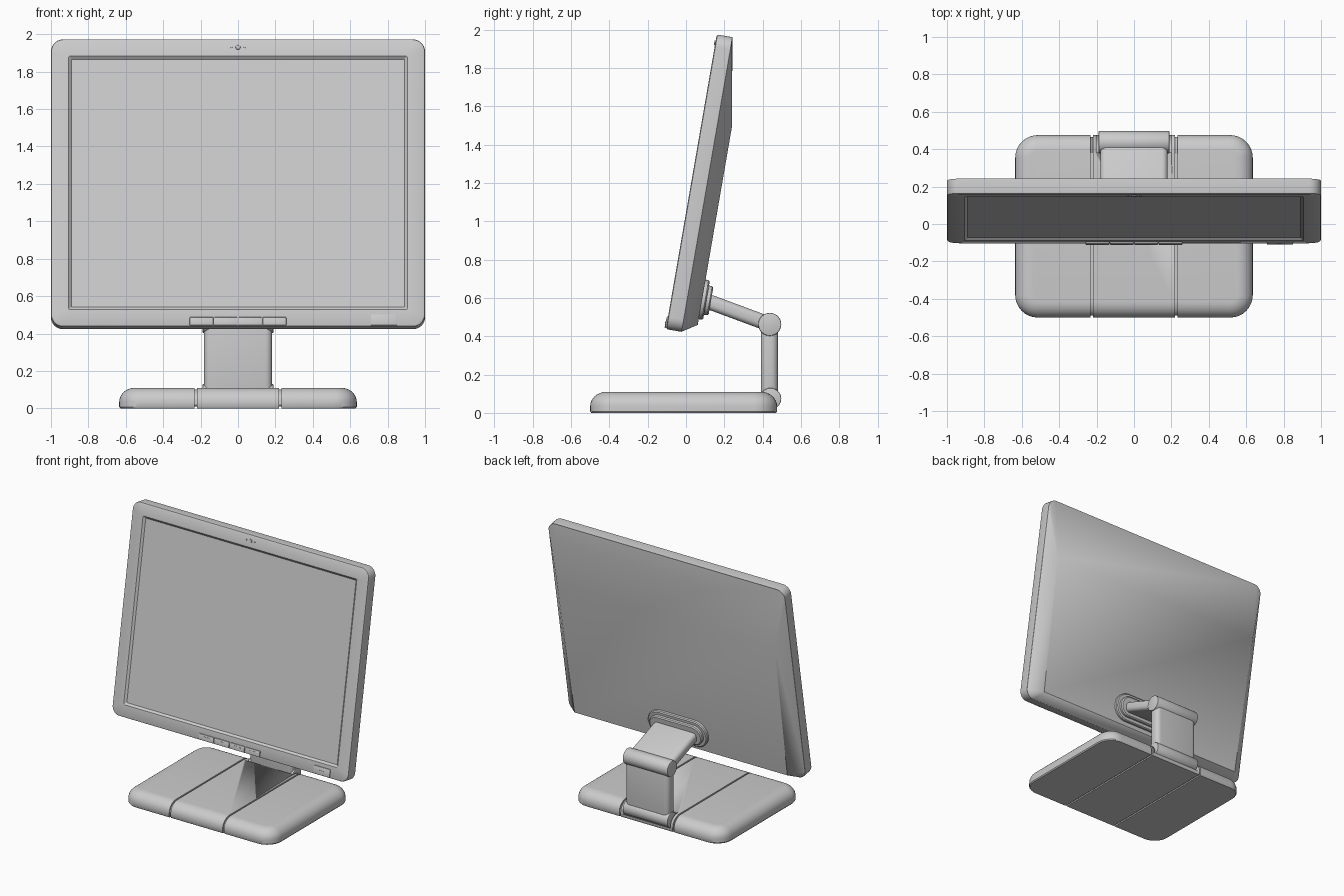
import bpy, bmesh
from math import sin, cos, pi, radians
from mathutils import Matrix, Vector

if "Cube" in bpy.data.objects:
    bpy.data.objects.remove(bpy.data.objects["Cube"])

# local monitor frame: x right, y up the tilted panel, z out of the screen
TILT = Matrix.Translation((0, -0.105, 0.437)) @ Matrix.Rotation(radians(80.2), 4, 'X')
IDENT = Matrix.Identity(4)


def finish(name, bm, mat=IDENT, angle=35):
    bmesh.ops.recalc_face_normals(bm, faces=bm.faces)
    me = bpy.data.meshes.new(name)
    bm.to_mesh(me)
    bm.free()
    me.transform(mat)
    ob = bpy.data.objects.new(name, me)
    bpy.context.collection.objects.link(ob)
    bpy.ops.object.select_all(action='DESELECT')
    ob.select_set(True)
    bpy.context.view_layer.objects.active = ob
    bpy.ops.object.shade_smooth_by_angle(angle=radians(angle))
    return ob


def rounded_rect(hx, hy, r, cy=0, n=8):
    pts = []
    for k, (sx, sy) in enumerate([(1, 1), (-1, 1), (-1, -1), (1, -1)]):
        for i in range(n + 1):
            a = (k + i / n) * pi / 2
            pts.append((sx * (hx - r) + r * cos(a), cy + sy * (hy - r) + r * sin(a)))
    return pts


def loft(rings):
    """rings: (half x, half y, corner radius, centre y, z)"""
    bm = bmesh.new()
    loops = [[bm.verts.new((x, y, z)) for x, y in rounded_rect(hx, hy, r, cy)]
             for hx, hy, r, cy, z in rings]
    for a, b in zip(loops, loops[1:]):
        for i in range(len(a)):
            j = (i + 1) % len(a)
            bm.faces.new((a[i], a[j], b[j], b[i]))
    bm.faces.new(loops[0])
    bm.faces.new(loops[-1])
    return bm


def box(name, size, loc, mat=IDENT, bevel=0.0, seg=4):
    bm = bmesh.new()
    bmesh.ops.create_cube(bm, size=1, matrix=Matrix.Translation(loc) @ Matrix.Diagonal((*size, 1)))
    if bevel:
        bmesh.ops.bevel(bm, geom=bm.edges[:], offset=bevel, segments=seg,
                        profile=0.5, affect='EDGES')
    return finish(name, bm, mat)


def barrel(name, r, half, y, z, bevel=0.006):
    bm = bmesh.new()
    bmesh.ops.create_cone(bm, cap_ends=True, segments=40, radius1=r, radius2=r, depth=2 * half)
    rim = [e for e in bm.edges if abs(e.verts[0].co.z - e.verts[1].co.z) < 1e-5]
    if bevel:
        bmesh.ops.bevel(bm, geom=rim, offset=bevel, segments=2, profile=0.5, affect='EDGES')
    return finish(name, bm, Matrix.Translation((0, y, z)) @ Matrix.Rotation(pi / 2, 4, 'Y'))


# screen frame with recessed display
H = 1.56
c = H / 2
finish('screen_frame', loft([
    (0.890, 0.672, 0.004, c, -0.014),
    (0.905, 0.687, 0.006, c, 0),
    (0.988, c - 0.012, 0.055, c, 0),
    (0.997, c - 0.003, 0.062, c, -0.004),
    (1.0, c, 0.065, c, -0.012),
    (1.0, c, 0.065, c, -0.083)]), TILT, 30)

# tapered rear housing
bm = bmesh.new()
for x, y in rounded_rect(1.0, c, 0.065, c):
    bm.verts.new((x, y, -0.082))
for s in (-1, 1):
    bm.verts.new((s * 0.92, 1.108, -0.160))
    bm.verts.new((s * 0.90, 0.05, -0.160))
bmesh.ops.convex_hull(bm, input=bm.verts)
bmesh.ops.dissolve_limit(bm, angle_limit=radians(1), verts=bm.verts, edges=bm.edges)
finish('rear_housing', bm, TILT, 25)

# front buttons, each with a small raised mark
for i in range(4):
    x = -0.195 + i * 0.13
    box(f'menu_button_{i + 1}', (0.126, 0.044, 0.016), (x, 0.028, 0), TILT, 0.003, 2)
    box(f'button_mark_{i + 1}', (0.06, 0.006, 0.02), (x, 0.034, 0), TILT)
box('power_button', (0.14, 0.06, 0.012), (0.78, 0.036, 0), TILT, 0.003, 2)
box('power_mark', (0.03, 0.006, 0.016), (0.78, 0.038, 0), TILT)

# camera and microphone dots in the top bezel
for n, x, r in [('camera_lens', 0, 0.014), ('microphone_left', -0.035, 0.005),
                ('microphone_right', 0.035, 0.005)]:
    bm = bmesh.new()
    bmesh.ops.create_cone(bm, cap_ends=True, segments=20, radius1=r, radius2=r * 0.8, depth=0.012,
                          matrix=Matrix.Translation((x, 1.515, 0)))
    finish(n, bm, TILT)

# oval mount on the back of the housing
finish('mount_plate', loft([
    (0.25, 0.105, 0.104, 0.185, -0.150), (0.25, 0.105, 0.104, 0.185, -0.176),
    (0.243, 0.098, 0.097, 0.185, -0.183), (0.222, 0.077, 0.076, 0.185, -0.183),
    (0.222, 0.077, 0.076, 0.185, -0.200), (0.214, 0.069, 0.068, 0.185, -0.207)]), TILT)

# arm from upper hinge to the mount
p, q = Vector((0, 0.437, 0.462)), Vector((0, 0.105, 0.585))
d = q - p
arm_m = Matrix.Translation((p + q) / 2) @ d.to_track_quat('Y', 'Z').to_matrix().to_4x4()
box('tilt_arm', (0.36, d.length, 0.078), (0, 0, 0), arm_m, 0.03, 5)

# column and hinges
box('column', (0.365, 0.09, 0.40), (0, 0.435, 0.265), IDENT, 0.035, 5)
barrel('upper_hinge', 0.06, 0.19, 0.437, 0.462)
barrel('lower_hinge', 0.056, 0.19, 0.441, 0.074)

# base: rounded slab split in three, with a thinner core showing in the grooves
BY = -0.0125


def slab(shrink):
    rings = [(0.629, 0.482, 0.115, BY, 0.0), (0.635, 0.4875, 0.12, BY, 0.008)]
    for i in range(9):
        a = i / 8 * pi / 2
        k = 0.085 * (1 - cos(a))
        rings.append((0.635 - k, 0.4875 - k, 0.12 - k, BY, 0.035 + 0.075 * sin(a)))
    return loft([(x - shrink, y - shrink, r - shrink * 0.5, cy,
                  0.055 + (z - 0.055) * (1 - shrink / 0.055)) for x, y, r, cy, z in rings])


parts = []
for name, x0, x1 in [('base_left', -1, -0.232), ('base_middle', -0.220, 0.220), ('base_right', 0.232, 1)]:
    bm = slab(0)
    for x, n in ((x0, -1), (x1, 1)):
        geom = bm.verts[:] + bm.edges[:] + bm.faces[:]
        cut = bmesh.ops.bisect_plane(bm, geom=geom, plane_co=(x, 0, 0), plane_no=(n, 0, 0),
                                     clear_outer=True)['geom_cut']
        edges = [e for e in cut if isinstance(e, bmesh.types.BMEdge)]
        if edges:
            bmesh.ops.contextual_create(bm, geom=edges)
    parts.append(finish(name, bm))
parts.append(finish('base_core', slab(0.01)))

# clearance pocket around the lower hinge
cutter = barrel('hinge_pocket_cutter', 0.066, 0.2, 0.441, 0.082, 0)
cutter.hide_render = True
for ob in parts[1::2]:
    bpy.context.view_layer.objects.active = ob
    m = ob.modifiers.new('pocket', 'BOOLEAN')
    m.object, m.operation, m.solver = cutter, 'DIFFERENCE', 'EXACT'
    bpy.ops.object.modifier_move_to_index(modifier=m.name, index=0)
    bpy.ops.object.modifier_apply(modifier=m.name)
bpy.data.objects.remove(cutter)
